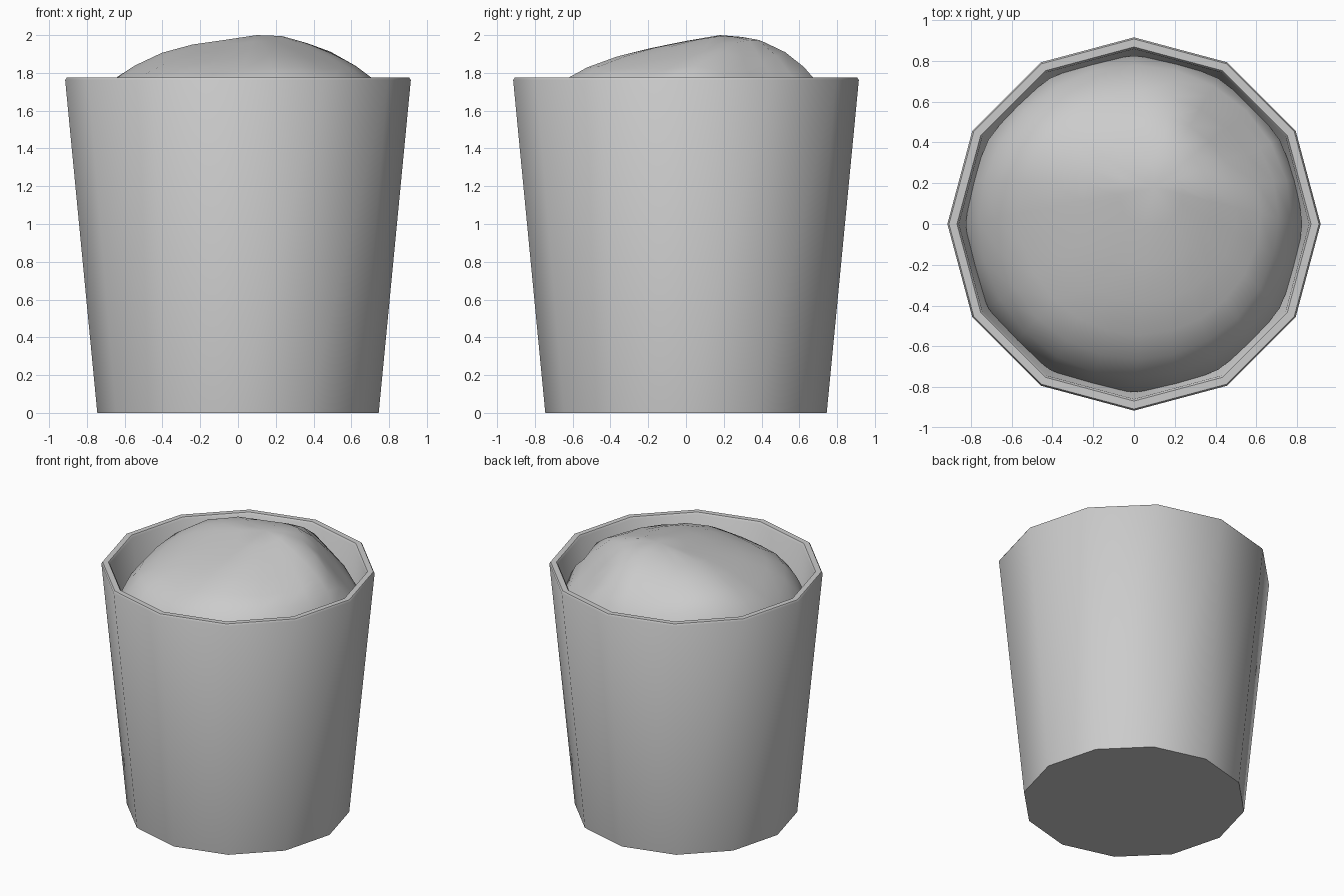
import bpy, bmesh
from math import cos, sin, pi, radians, hypot

if "Cube" in bpy.data.objects:
    bpy.data.objects.remove(bpy.data.objects["Cube"])


def interp(table, t):
    """Piecewise linear lookup in a list of (position, height) pairs."""
    if t <= table[0][0]:
        return table[0][1]
    for (a, za), (b, zb) in zip(table, table[1:]):
        if t <= b:
            return za + (zb - za) * (t - a) / (b - a)
    return table[-1][1]


def ring_mesh(name, rings, top_point=None, bottom=False, angle=40):
    """Skin a list of equally long point rings."""
    bm = bmesh.new()
    loops = [[bm.verts.new(p) for p in ring] for ring in rings]
    n = len(loops[0])
    for lo, hi in zip(loops, loops[1:]):
        for i in range(n):
            j = (i + 1) % n
            bm.faces.new((lo[i], lo[j], hi[j], hi[i]))
    if bottom:
        bm.faces.new(loops[0][::-1])
        bm.faces.new(loops[-1])
    if top_point:
        tip = bm.verts.new(top_point)
        for i in range(n):
            bm.faces.new((loops[-1][i], loops[-1][(i + 1) % n], tip))
    bmesh.ops.recalc_face_normals(bm, faces=bm.faces)
    mesh = bpy.data.meshes.new(name)
    bm.to_mesh(mesh)
    bm.free()
    obj = bpy.data.objects.new(name, mesh)
    bpy.context.collection.objects.link(obj)
    bpy.ops.object.select_all(action='DESELECT')
    obj.select_set(True)
    bpy.context.view_layer.objects.active = obj
    bpy.ops.object.shade_smooth_by_angle(angle=radians(angle))
    return obj


def circle(r, z, n):
    return [(r * cos(2 * pi * i / n), r * sin(2 * pi * i / n), z) for i in range(n)]


# Twelve-sided tapered tub with a thin bevelled rim and a hollow inside
profile = [(0.745, 0), (0.915, 1.762), (0.907, 1.775), (0.868, 1.775),
           (0.858, 1.762), (0.70, 0.1)]
ring_mesh("tub", [circle(r, z, 12) for r, z in profile], bottom=True)

# Lumpy filling: heights along x and along y, combined
along_x = [(-0.85, 1.64), (-0.65, 1.775), (-0.5, 1.87), (-0.32, 1.94), (0, 1.985),
           (0.1, 2.0), (0.25, 1.995), (0.55, 1.9), (0.7, 1.815), (0.85, 1.68)]
along_y = [(-0.85, 1.62), (-0.63, 1.775), (-0.47, 1.86), (-0.25, 1.92), (0, 1.97),
           (0.18, 2.0), (0.37, 1.985), (0.55, 1.9), (0.69, 1.775), (0.85, 1.62)]
CX, CY = 0.1, 0.18


def height(x, y):
    z = interp(along_x, x) + interp(along_y, y) - 2.0
    z -= 6 * max(0, hypot(x, y) - 0.67) ** 2
    slope = 1.95 - 1.2 * (0.76 * x + 0.65 * y - 0.47)
    return min(z, slope)


# Filling rings run from the tub wall to the peak
SEG = 24
rings = [circle(0.78, 1.2, SEG)]
for t in (1.0, 0.93, 0.84, 0.72, 0.56, 0.38, 0.19):
    ring = []
    for x, y, _ in circle(0.825, 0, SEG):
        px, py = CX + (x - CX) * t, CY + (y - CY) * t
        ring.append((px, py, height(px, py)))
    rings.append(ring)
ring_mesh("filling", rings, top_point=(CX, CY, 2.0), angle=50)
